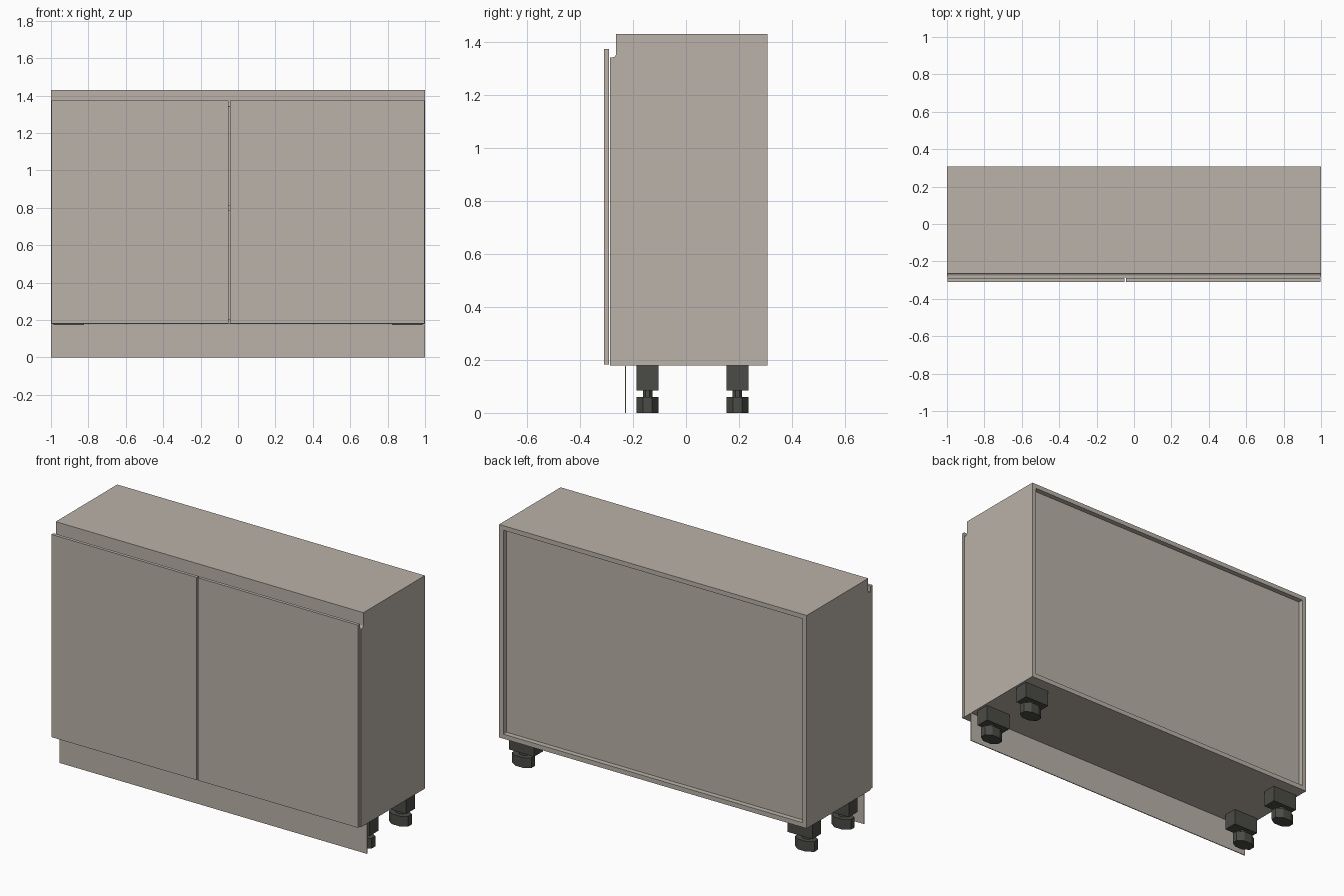
import bpy, bmesh, math

if "Cube" in bpy.data.objects:
    bpy.data.objects.remove(bpy.data.objects["Cube"])


def material(name, rgb):
    m = bpy.data.materials.new(name)
    m.diffuse_color = (*rgb, 1)
    m.use_nodes = True
    m.node_tree.nodes["Principled BSDF"].inputs["Base Color"].default_value = m.diffuse_color
    return m


BEIGE = material("warm_beige_grey", (0.49, 0.445, 0.395))
DARK = material("dark_plastic", (0.07, 0.07, 0.062))


def finish(name, bm, mat):
    bmesh.ops.recalc_face_normals(bm, faces=bm.faces)
    me = bpy.data.meshes.new(name)
    bm.to_mesh(me)
    bm.free()
    me.materials.append(mat)
    ob = bpy.data.objects.new(name, me)
    bpy.context.collection.objects.link(ob)
    return ob


def extrude_x(name, profile, x0, x1, mat):
    """Extrude a (y, z) profile along x."""
    bm = bmesh.new()
    f = bm.faces.new([bm.verts.new((x0, y, z)) for y, z in profile])
    g = bmesh.ops.extrude_face_region(bm, geom=[f])["geom"]
    bmesh.ops.translate(bm, vec=(x1 - x0, 0, 0),
                        verts=[v for v in g if isinstance(v, bmesh.types.BMVert)])
    return finish(name, bm, mat)


def box(name, x, y, z, mat=BEIGE):
    return extrude_x(name, [(y[0], z[0]), (y[1], z[0]), (y[1], z[1]), (y[0], z[1])],
                     x[0], x[1], mat)


def octagon(name, cx, cy, wx, wy, z0, z1):
    """Stretched eight-sided column with flats along x and y."""
    bm = bmesh.new()
    k = 2 * math.cos(math.pi / 8)
    pts = [(math.cos(a) / k, math.sin(a) / k)
           for a in (math.pi / 8 + i * math.pi / 4 for i in range(8))]
    f = bm.faces.new([bm.verts.new((cx + px * wx, cy + py * wy, z0)) for px, py in pts])
    g = bmesh.ops.extrude_face_region(bm, geom=[f])["geom"]
    bmesh.ops.translate(bm, vec=(0, 0, z1 - z0),
                        verts=[v for v in g if isinstance(v, bmesh.types.BMVert)])
    return finish(name, bm, DARK)


T = 0.027                                  # board thickness
FRONT, NOTCH, BACK = -0.286, -0.264, 0.307
Z0, ZN, ZT, TOP = 0.178, 1.342, 1.403, 1.43

# Rounded inner corner of the handle groove, running from the front lip to the wall
R = 0.014
arc = [(NOTCH - R + R * math.sin(a), ZN + R - R * math.cos(a))
       for a in (i * math.pi / 12 for i in range(7))]

# Side panels, notched at the top front for the groove
side = [(BACK, Z0), (BACK, ZT), (NOTCH, ZT)] + arc[::-1] + [(FRONT, ZN), (FRONT, Z0)]
for label, x in (("left", -1), ("right", 1 - T)):
    extrude_x(label + "_side_panel", side, x, x + T, BEIGE)

# Carcass boards
box("top_panel", (-1, 1), (NOTCH, BACK), (ZT, TOP))
box("bottom_panel", (-1 + T, 1 - T), (FRONT, BACK), (Z0, Z0 + T))
box("back_panel", (-1 + T, 1 - T), (BACK - 0.04, BACK - 0.03), (Z0 + T, ZT))
box("shelf", (-1 + T, 1 - T), (FRONT, BACK - 0.04), (0.785, 0.812))

# Handle groove strip
t = 0.003
inner = [(y + t * math.sin(i * math.pi / 12), z - t * math.cos(i * math.pi / 12))
         for i, (y, z) in enumerate(arc)]
strip = [(FRONT, ZN)] + arc + [(NOTCH, ZT), (NOTCH + t, ZT)] + inner[::-1] + [(FRONT, ZN - t)]
extrude_x("handle_groove", strip, -1 + T, 1 - T, BEIGE)

# Doors
for label, x in (("left", (-0.997, -0.052)), ("right", (-0.044, 0.997))):
    box(label + "_door", x, (-0.309, -0.290), (0.182, 1.373))

# Plinth board
box("plinth", (-1, 1), (-0.231, -0.226), (0, 0.177))

# Adjustable legs
for sx, lx in ((-1, "left"), (1, "right")):
    for cy, ly in ((-0.145, "front"), (0.194, "back")):
        n = f"{ly}_{lx}_leg"
        cx = 0.905 * sx
        box(n + "_block", (cx - 0.081, cx + 0.081), (cy - 0.041, cy + 0.041),
            (0.084, 0.178), DARK)
        fx = cx + 0.015 * sx
        octagon(n + "_neck", fx, cy, 0.052, 0.036, 0.055, 0.09)
        octagon(n + "_foot", fx, cy, 0.125, 0.083, 0, 0.06)
